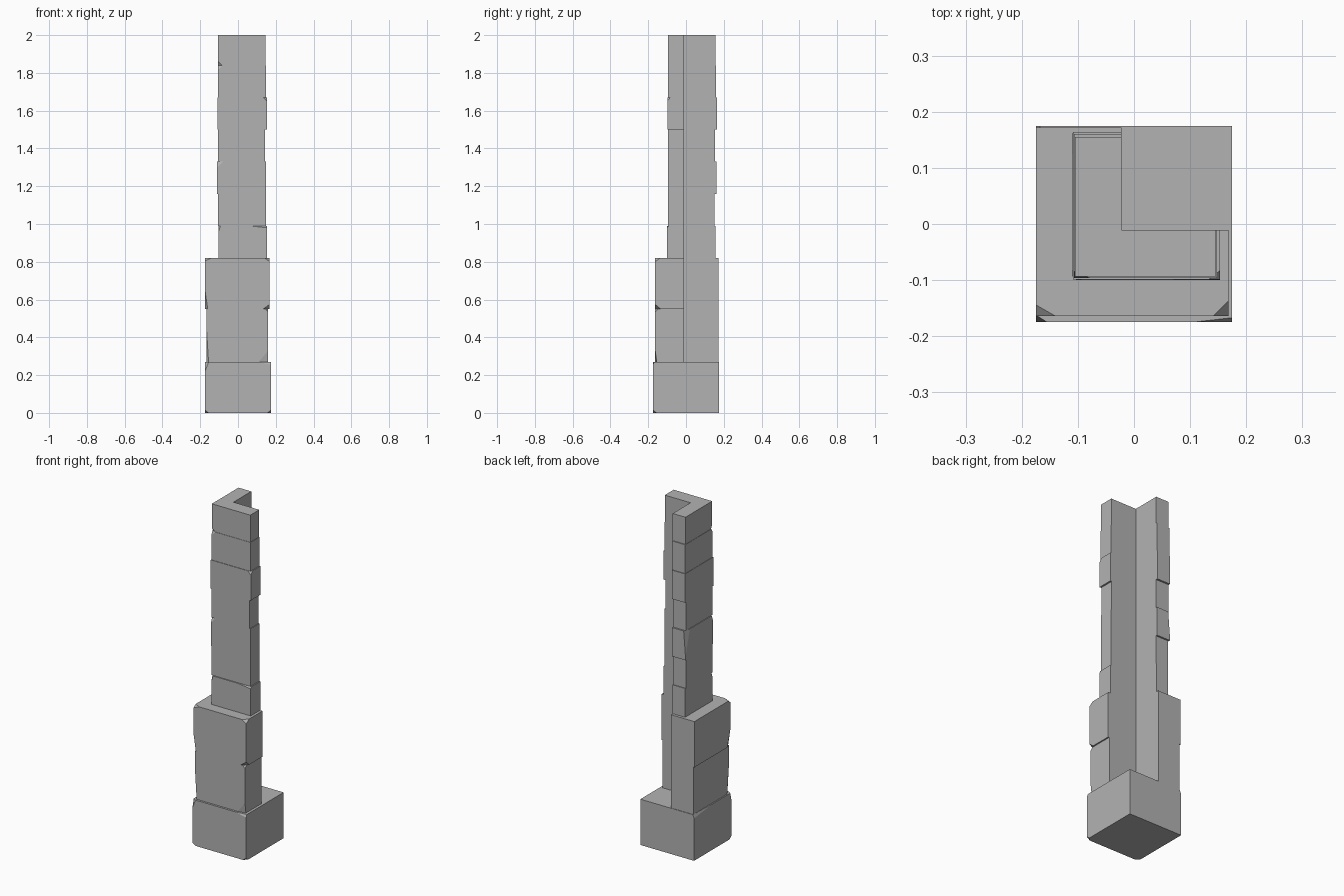
import bpy, bmesh
from mathutils import Vector

cube = bpy.data.objects.get("Cube")
if cube:
    bpy.data.objects.remove(cube, do_unlink=True)

stone = bpy.data.materials.new("grey stone")
stone.use_nodes = True
GREY = (0.45, 0.45, 0.45, 1)
stone.diffuse_color = GREY
stone.node_tree.nodes["Principled BSDF"].inputs["Base Color"].default_value = GREY

INNER_X, INNER_Y = -0.022, -0.011   # inner corner of the L-shaped column


def block(name, outline, z0, z1, chips=()):
    """Extrude an outline, then slice off chipped outer corners.
    A chip is (x side, y side, z side, x cut, y cut, z cut)."""
    bm = bmesh.new()
    base = bm.faces.new([bm.verts.new((x, y, z0)) for x, y in outline])
    top = bmesh.ops.extrude_face_region(bm, geom=[base])["geom"]
    bmesh.ops.translate(bm, vec=(0, 0, z1 - z0),
                        verts=[v for v in top if isinstance(v, bmesh.types.BMVert)])
    bmesh.ops.recalc_face_normals(bm, faces=bm.faces)
    xs, ys = [p[0] for p in outline], [p[1] for p in outline]
    for sx, sy, sz, cx, cy, cz in chips:
        corner = Vector((max(xs) if sx > 0 else min(xs),
                         max(ys) if sy > 0 else min(ys),
                         z1 if sz > 0 else z0))
        normal = Vector((sx / cx, sy / cy, sz / cz)).normalized()
        bmesh.ops.bisect_plane(bm, geom=bm.verts[:] + bm.edges[:] + bm.faces[:],
                               plane_co=corner - Vector((sx * cx, 0, 0)),
                               plane_no=normal, clear_outer=True)
        bmesh.ops.holes_fill(bm, edges=[e for e in bm.edges if e.is_boundary])
    bmesh.ops.recalc_face_normals(bm, faces=bm.faces)
    mesh = bpy.data.meshes.new(name)
    bm.to_mesh(mesh)
    bm.free()
    mesh.materials.append(stone)
    obj = bpy.data.objects.new(name, mesh)
    bpy.context.collection.objects.link(obj)
    return obj


def l_shape(x0, x1, y0, y1):
    return [(x0, y0), (x1, y0), (x1, INNER_Y), (INNER_X, INNER_Y),
            (INNER_X, y1), (x0, y1)]


# Square plinth
H = 0.175
block("plinth", [(-H, -H), (H, -H), (H, H), (-H, H)], 0, 0.27, [
    (-1, -1, 1, 0.02, 0.013, 0.05), (1, -1, 1, 0.07, 0.008, 0.015),
    (-1, -1, -1, 0.02, 0.02, 0.015), (1, -1, -1, 0.02, 0.02, 0.015),
    (-1, 1, 1, 0.008, 0.17, 0.02)])

# Wide lower corner stones
block("lower_stone", l_shape(-0.168, 0.16, -0.163, 0.172), 0.27, 0.55, [
    (1, -1, -1, 0.05, 0.008, 0.06), (-1, -1, -1, 0.012, 0.02, 0.2),
    (1, -1, 1, 0.015, 0.015, 0.015)])
block("shoulder_stone", l_shape(-0.175, 0.168, -0.164, 0.172), 0.55, 0.82, [
    (-1, -1, 1, 0.035, 0.02, 0.015), (1, -1, 1, 0.027, 0.027, 0.02),
    (1, -1, -1, 0.035, 0.03, 0.025), (-1, -1, -1, 0.015, 0.03, 0.1)])

# Narrow upper stones: bottom, top, outer extents, chips
uppers = [
    (0.82, 0.99, -0.103, 0.153, -0.100, 0.156,
     [(1, -1, 1, 0.09, 0.008, 0.01), (-1, -1, 1, 0.01, 0.01, 0.03)]),
    (0.99, 1.16, -0.106, 0.147, -0.094, 0.152, []),
    (1.16, 1.33, -0.110, 0.147, -0.094, 0.162,
     [(-1, -1, 1, 0.03, 0.012, 0.03), (-1, 1, 1, 0.012, 0.04, 0.15)]),
    (1.33, 1.50, -0.106, 0.143, -0.096, 0.153, []),
    (1.50, 1.67, -0.109, 0.153, -0.099, 0.164,
     [(1, -1, 1, 0.02, 0.016, 0.02)]),
    (1.67, 1.84, -0.107, 0.148, -0.096, 0.160,
     [(-1, -1, 1, 0.028, 0.012, 0.025)]),
    (1.84, 2.00, -0.105, 0.146, -0.094, 0.155,
     [(-1, -1, -1, 0.02, 0.012, 0.02)]),
]
for i, (z0, z1, x0, x1, y0, y1, chips) in enumerate(uppers, 1):
    block(f"upper_stone_{i}", l_shape(x0, x1, y0, y1), z0, z1, chips)
